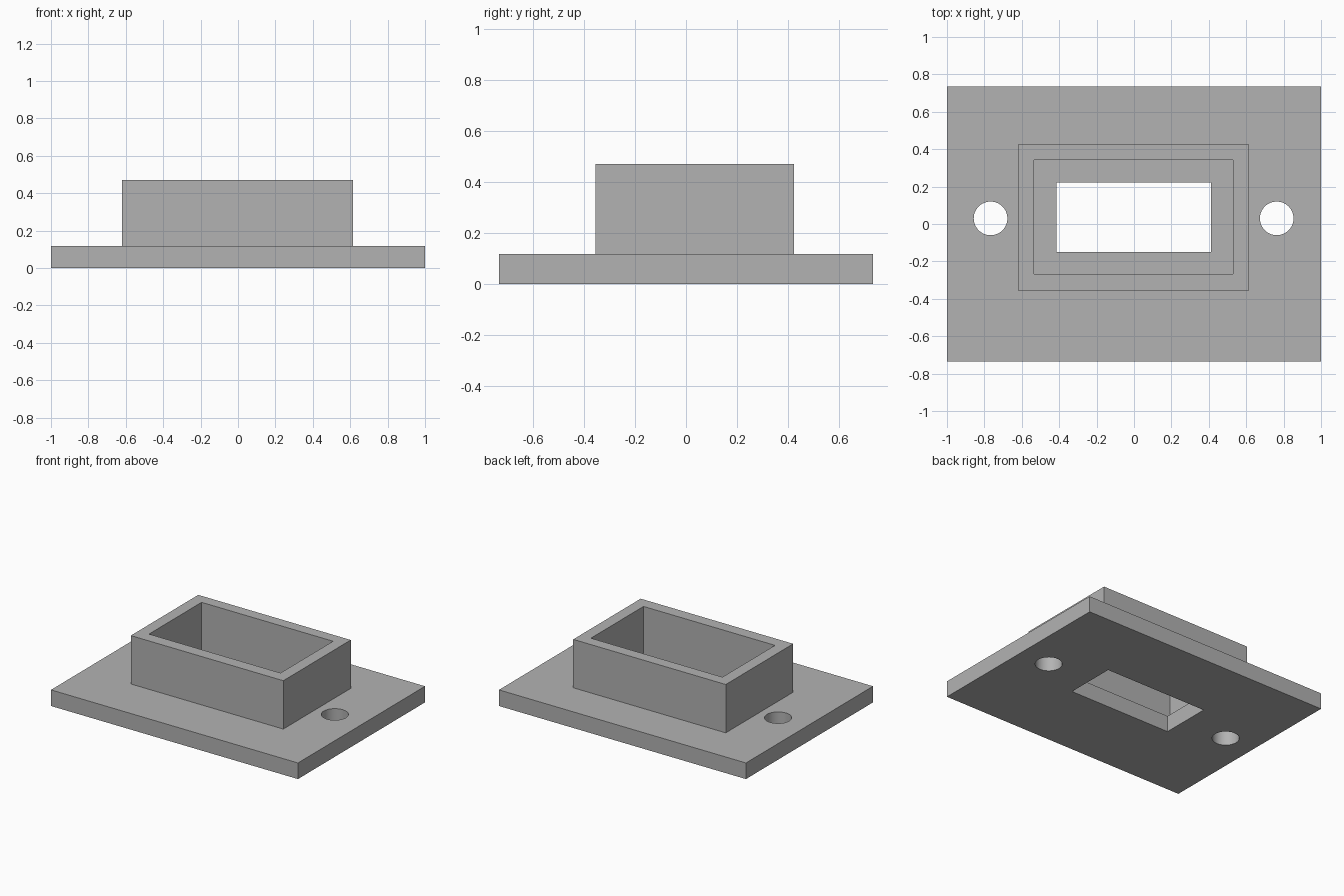
import bpy

default = bpy.data.objects.get("Cube")
if default:
    bpy.data.objects.remove(default, do_unlink=True)

grey = bpy.data.materials.new("plain_grey")
grey.use_nodes = True
colour = (0.448, 0.448, 0.448, 1)
grey.diffuse_color = colour
grey.node_tree.nodes["Principled BSDF"].inputs["Base Color"].default_value = colour

PLATE_TOP = 0.118
TOP = 0.472
MID_Y = 0.035   # the housing and holes sit slightly behind centre


def finish(obj, name):
    obj.name = obj.data.name = name
    obj.data.materials.append(grey)
    return obj


def box(name, x, y, z, width, depth, height):
    """Box standing on height z."""
    bpy.ops.mesh.primitive_cube_add(size=1, location=(x, y, z + height / 2))
    obj = bpy.context.object
    obj.scale = (width, depth, height)
    bpy.ops.object.transform_apply(location=False, rotation=False, scale=True)
    return finish(obj, name)


def cut(target, cutter):
    """Subtract the cutter, apply the result and drop the cutter."""
    mod = target.modifiers.new("cut", 'BOOLEAN')
    mod.operation = 'DIFFERENCE'
    mod.solver = 'EXACT'
    mod.object = cutter
    cutter.hide_render = True
    bpy.context.view_layer.objects.active = target
    bpy.ops.object.modifier_apply(modifier=mod.name)
    bpy.data.objects.remove(cutter, do_unlink=True)


# Base plate with a central slot and two screw holes
plate = box("base_plate", 0, 0, 0, 2, 1.47, PLATE_TOP)
cut(plate, box("slot_cutter", -0.002, 0.037, -0.1, 0.825, 0.372, 0.5))
for x in (-0.767, 0.763):
    bpy.ops.mesh.primitive_cylinder_add(vertices=48, radius=0.09, depth=0.6,
                                        location=(x, 0.03, 0))
    cut(plate, finish(bpy.context.object, "screw_hole_cutter"))

# Open rectangular housing standing on the plate
housing = box("housing_wall", -0.002, MID_Y, PLATE_TOP, 1.235, 0.78, TOP - PLATE_TOP)
cut(housing, box("cavity_cutter", -0.002, MID_Y + 0.003, 0, 1.065, 0.608, 1))

# Smooth hole walls, crisp edges elsewhere
bpy.ops.object.select_all(action='DESELECT')
for obj in (plate, housing):
    obj.select_set(True)
bpy.context.view_layer.objects.active = plate
bpy.ops.object.shade_smooth_by_angle()
